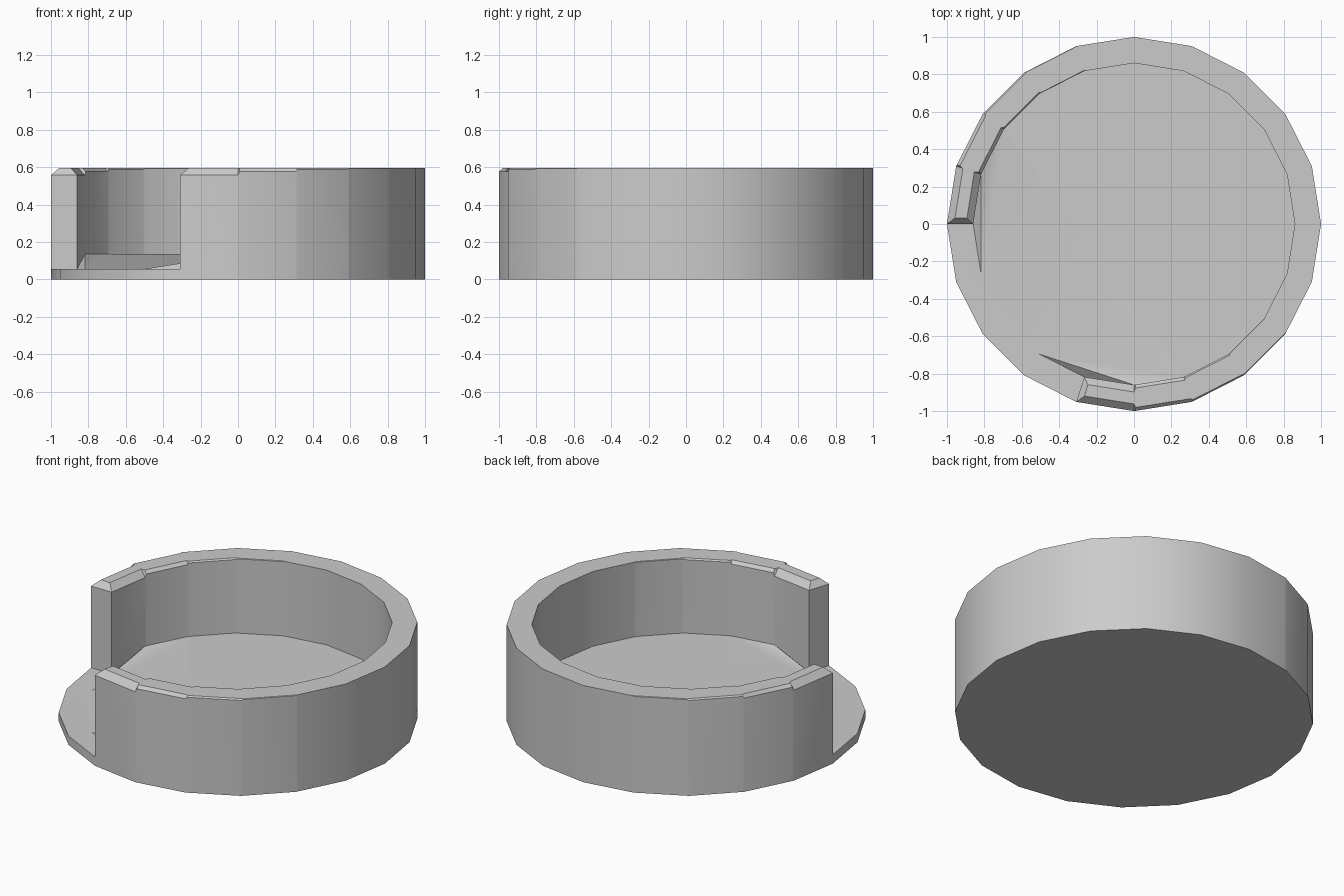
import bpy
import bmesh
import math
from mathutils import Vector

old = bpy.data.objects.get("Cube")
if old:
    bpy.data.objects.remove(old, do_unlink=True)

SIDES = 20
INNER, TOP, LIP, FLOOR = 0.86, 0.595, 0.055, 0.135
START, END = 14, 30              # wall runs round from one side of the opening to the other
BEVELS = [0.038, 0.018, 0.008, 0.003]

grey = bpy.data.materials.new("plain grey")
grey.use_nodes = True
grey.diffuse_color = (0.6, 0.6, 0.6, 1)
bsdf = grey.node_tree.nodes["Principled BSDF"]
bsdf.inputs["Base Color"].default_value = (0.6, 0.6, 0.6, 1)
bsdf.inputs["Roughness"].default_value = 0.8

bm = bmesh.new()


def spot(p, radius, z):
    """Vertex on the straight-sided ring; p counts corners and may be fractional."""
    k = math.floor(p)
    a, b = (Vector((math.cos(t), math.sin(t), 0)) * radius
            for t in (math.tau * k / SIDES, math.tau * (k + 1) / SIDES))
    v = a.lerp(b, p - k)
    v.z = z
    return bm.verts.new(v)


def bevel(segment):
    step = min(segment - START, END - 1 - segment)
    return BEVELS[step] if step < len(BEVELS) else 0


def section(p, b):
    """Cross-section of the wall, from the outer base over the rim to the floor."""
    at_end = p in (START, END)
    shift = 0.11 if p == START else -0.11 if p == END else 0
    return [spot(p, 1, 0), spot(p, 1, LIP), spot(p, 1, TOP - b),
            spot(p + shift, 1 - b, TOP), spot(p + shift, INNER + b, TOP),
            spot(p, INNER, TOP - b), spot(p, INNER, LIP if at_end else FLOOR)]


# Wall sections; the rim bevel narrows in steps away from the opening
stations = [(START, bevel(START))]
for k in range(START + 1, END):
    before, after = bevel(k - 1), bevel(k)
    pair = [(k, max(before, after))]
    if before > after:
        pair.append((k + 0.03, after))
    elif after > before:
        pair.insert(0, (k - 0.03, before))
    stations += pair
stations.append((END, bevel(END - 1)))
wall = [section(p, b) for p, b in stations]

for s, t in zip(wall, wall[1:]):
    for i in range(len(s) - 1):
        bm.faces.new((s[i], t[i], t[i + 1], s[i + 1]))

# Wall ends beside the opening
for s in (wall[0], wall[-1]):
    bm.faces.new((s[1], s[2], s[5], s[6]))
    bm.faces.new((s[2], s[3], s[4], s[5]))

# Low lip across the opening
middle = [(spot(k, 1, 0), spot(k, 1, LIP), spot(k, INNER, LIP)) for k in (11, 12, 13)]
lip = [(s[0], s[1], s[6]) for s in (wall[-1],)] + middle + [(s[0], s[1], s[6]) for s in (wall[0],)]
for s, t in zip(lip, lip[1:]):
    for i in range(2):
        bm.faces.new((s[i], t[i], t[i + 1], s[i + 1]))

# Floor: level plate, sloping down to the lip
edge = [(p, s[6]) for (p, b), s in zip(stations, wall)]
level = [v for p, v in edge if START + 2 <= p <= END - 2]
near = [v for p, v in edge if p <= START + 2]
far = [v for p, v in edge if p >= END - 2]
low_far, low_mid, low_near = (m[2] for m in middle)
bm.faces.new(level)
for pivot, rim in ((low_near, near), (low_far, far)):
    for a, b in zip(rim, rim[1:]):
        bm.faces.new((pivot, a, b))
bm.faces.new((low_near, level[0], level[-1], low_far))
bm.faces.new((low_near, low_far, low_mid))

# Underside
bm.faces.new([s[0] for s in wall] + [m[0] for m in middle])

bmesh.ops.remove_doubles(bm, verts=bm.verts, dist=0.0005)
bmesh.ops.recalc_face_normals(bm, faces=bm.faces)

mesh = bpy.data.meshes.new("open_round_tray")
bm.to_mesh(mesh)
bm.free()
mesh.materials.append(grey)
tray = bpy.data.objects.new("open_round_tray", mesh)
bpy.context.collection.objects.link(tray)

bpy.ops.object.select_all(action='DESELECT')
tray.select_set(True)
bpy.context.view_layer.objects.active = tray
bpy.ops.object.shade_smooth_by_angle(angle=math.radians(30))
